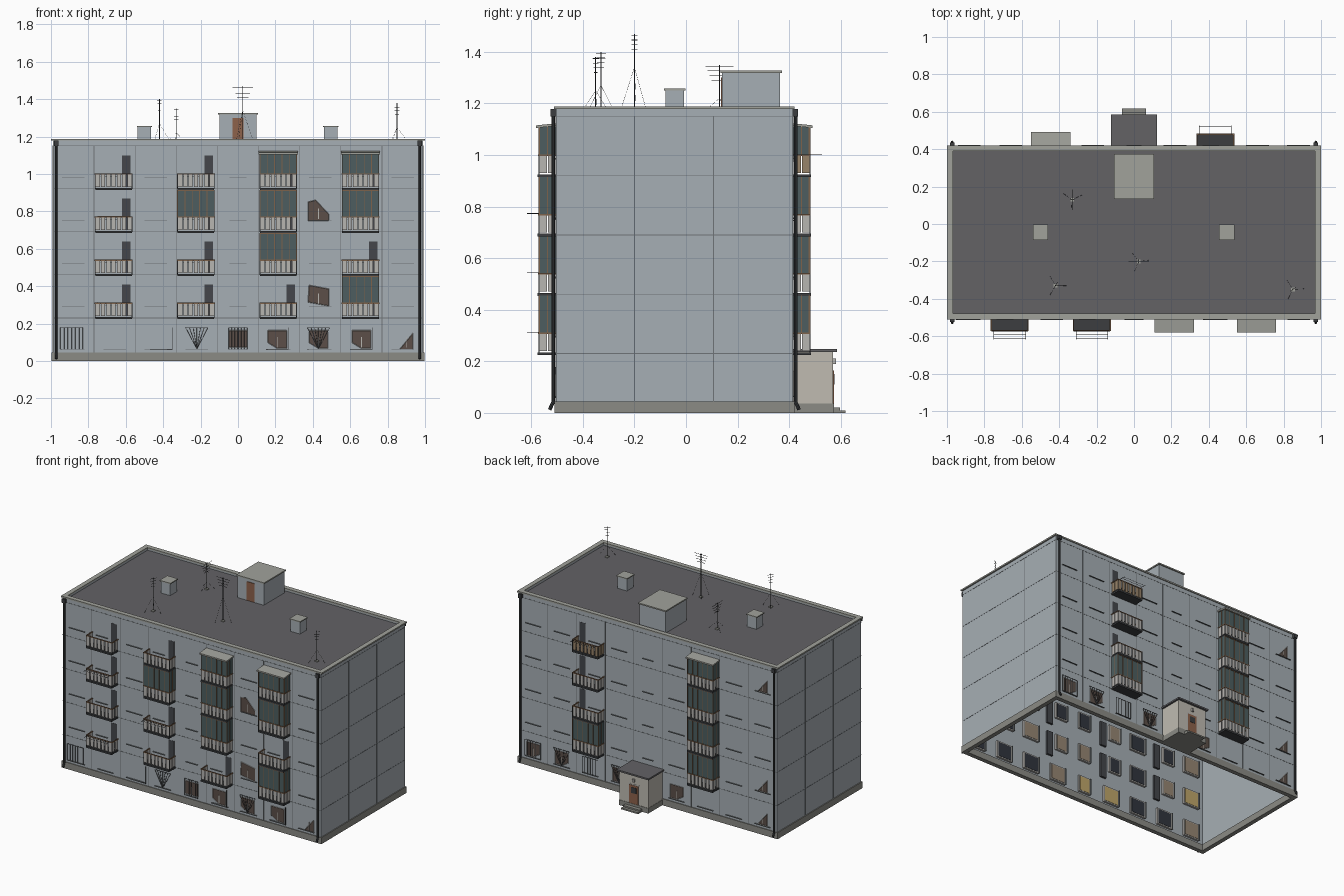
import bpy, bmesh, math, random
from mathutils import Vector, Matrix

if "Cube" in bpy.data.objects:
    bpy.data.objects.remove(bpy.data.objects["Cube"])

random.seed(4)
parts = {}
YF, YB, FL, PW = -0.505, 0.415, 0.23, 0.22      # wall planes, floor height, panel width
COLS = [(i - 4) * PW for i in range(9)]


def bm_of(name, col):
    return parts.setdefault(name, (bmesh.new(), col))[0]


def box(name, col, x0, x1, y0, y1, z0, z1):
    m = Matrix.Translation(((x0 + x1) / 2, (y0 + y1) / 2, (z0 + z1) / 2)) @ \
        Matrix.Diagonal((abs(x1 - x0), abs(y1 - y0), abs(z1 - z0), 1))
    return bmesh.ops.create_cube(bm_of(name, col), size=1, matrix=m)["verts"]


def fy(s, d):
    """y coordinate at distance d outside the front (s=-1) or back (s=1) wall"""
    return YF - d if s < 0 else YB + d


def fbox(name, col, s, x0, x1, d0, d1, z0, z1):
    return box(name, col, x0, x1, fy(s, d0), fy(s, d1), z0, z1)


def rod(name, col, a, b, r=0.0015, n=5):
    a, b = Vector(a), Vector(b)
    d = b - a
    m = Matrix.Translation((a + b) / 2) @ d.to_track_quat('Z', 'Y').to_matrix().to_4x4()
    bmesh.ops.create_cone(bm_of(name, col), cap_ends=True, segments=n, radius1=r,
                          radius2=r, depth=d.length, matrix=m)


def patch(name, col, s, pts, d=0.0015):
    bm = bm_of(name, col)
    vs = [bm.verts.new((x, fy(s, d), z)) for x, z in pts]
    bm.faces.new(vs if s < 0 else vs[::-1])


WALL, SEAM, PLINTH = (165, 173, 179), (110, 115, 118), (138, 138, 132)
DECK, CAP, PALE, DARK = (99, 98, 101), (160, 161, 154), (182, 180, 176), (62, 64, 66)
BROWN, GLASS, WOOD, BEIGE, DOOR = (125, 98, 76), (78, 94, 96), (150, 130, 105), (190, 186, 176), (140, 98, 76)
PANES = [((52, 56, 64), "dark_panes"), ((148, 132, 114), "curtained_panes"),
         ((52, 56, 64), "dark_panes"), ((190, 165, 105), "lit_panes"), ((148, 132, 114), "curtained_panes")]

# hollow shell: walls, plinth, parapet, roof deck
def ring(name, col, x, y0, y1, z0, z1, t):
    box(name, col, -x, x, y0, y0 + t, z0, z1)
    box(name, col, -x, x, y1 - t, y1, z0, z1)
    box(name, col, -x, -x + t, y0 + t, y1 - t, z0, z1)
    box(name, col, x - t, x, y0 + t, y1 - t, z0, z1)

ring("walls", WALL, 0.99, YF, YB, 0.04, 1.18, 0.006)
ring("plinth", PLINTH, 0.996, YF - 0.005, YB + 0.005, 0, 0.045, 0.03)
ring("parapet", WALL, 0.99, YF, YB, 1.15, 1.18, 0.022)
ring("parapet_cap", CAP, 1.0, YF - 0.006, YB + 0.006, 1.178, 1.188, 0.032)
box("roof_deck", DECK, -0.97, 0.97, YF + 0.02, YB - 0.02, 1.155, 1.168)

# panel seams
for k in range(1, 6):
    ring("panel_seams", SEAM, 0.991, YF - 0.001, YB + 0.001, k * FL - 0.0015, k * FL + 0.0015, 0.004)
for i in range(8):
    x = (i - 3.5) * PW
    for s in (-1, 1):
        fbox("panel_seams", SEAM, s, x - 0.0015, x + 0.0015, -0.001, 0.001, 0.045, 1.15)
for y in (-0.2, 0.107):
    for x in (-0.99, 0.99):
        box("panel_seams", SEAM, x - 0.001, x + 0.001, y - 0.0015, y + 0.0015, 0.045, 1.15)


# windows set behind the wall skin, with outer sills
def window(s, x, z, w, h):
    col, nm = random.choice(PANES)
    fbox("window_frames", PALE, s, x - w / 2, x + w / 2, -0.004, -0.02, z, z + h)
    fbox(nm, col, s, x - w / 2 + .008, x + w / 2 - .008, -0.015, -0.022, z + .008, z + h - .008)
    fbox("window_reveals", SEAM, s, x - w / 2 - .004, x - w / 2, -0.004, -0.027, z, z + h)
    fbox("window_sills", SEAM, s, x - w / 2, x + w / 2, 0, 0.008, z - 0.005, z - 0.002)


BALC = {-1: (1, 3, 5, 7), 1: (2, 6)}
for s in (-1, 1):
    for f in range(5):
        for i, x in enumerate(COLS):
            if s > 0 and i == 4:
                if f:
                    window(s, x, f * FL + 0.06, 0.08, 0.06)      # stair windows
            elif f and i in BALC[s]:
                window(s, x - 0.03, f * FL + 0.07, 0.09, 0.11)
                fbox("balcony_doors", (70, 72, 76), s, x + .04, x + .085, 0.001, -0.02, f * FL + .01, f * FL + .18)
            else:
                window(s, x, f * FL + 0.067, 0.09 if i == 4 else 0.12, 0.115)


# visible parts of window openings: dark pane with a mullion
def opening(s, x, z, pts, col=(72, 80, 84)):
    P = [(x + a, z + b) for a, b in pts]
    patch("visible_panes", col, s, P)
    for a, b in zip(P, P[1:] + P[:1]):
        rod("pane_frames", PALE, (a[0], fy(s, .002), a[1]), (b[0], fy(s, .002), b[1]), 0.0015, 4)
    fbox("pane_frames", BROWN, s, x - .002, x + .002, 0.001, 0.003, z + .01, z + .065)


CUT = [(-.055, 0), (.055, 0), (.055, .035), (-.015, .11), (-.055, .1)]
CUT2 = [(-.05, .035), (0, .005), (.05, .005), (.05, .1), (-.05, .1)]
TRI = [(-.035, 0), (.035, 0), (.035, .085)]
opening(-1, .43, .75, CUT, (92, 80, 74))
opening(-1, .43, .295, [(-.055, .02), (.055, 0), (.055, .09), (-.05, .11)], (92, 80, 74))
for x, p in ((.21, CUT2), (.43, CUT2), (.66, CUT2), (.9, TRI), (0, [(-.05, .01), (.05, .01), (.05, .1), (-.05, .1)])):
    opening(-1, x, .063, p)
for x in (.88, .66, .22, -.22):
    opening(1, x, .063, CUT2)
for z in (.067, .297, .987):
    opening(1, -.88, z, [(-a, b) for a, b in TRI[::-1]])

# ground floor grilles: straight bars or sunburst
for s, x, fan in ((-1, -.89, 0), (-1, 0, 0), (-1, -.22, 1), (-1, .43, 1), (1, .88, 0), (1, .66, 1), (1, .44, 0), (1, .22, 1)):
    w, y = (.05 if x == 0 else .06), fy(s, .006)
    for k in range(7):
        u = -w + w * k / 3
        rod("window_grilles", DARK, (x if fan else x + u, y, .063), (x + u, y, .178))
    for z in (.063, .178):
        rod("window_grilles", DARK, (x - w, y, z), (x + w, y, z))
for x in (.21, .66, -.41):
    fbox("window_grilles", DARK, -1, x - .06, x + .06, 0, .006, .058, .063)
    fbox("window_grilles", DARK, -1, x + .057, x + .06, 0, .006, .063, .178)


# balconies
def balcony(s, x, f, glazed=False, line=False, col=PALE, nm="balcony_panels"):
    z, w, d = f * FL, 0.098, 0.066
    fbox("balcony_slabs", DARK, s, x - w, x + w, 0, d + .004, z - .006, z + .005)
    n, step = 7, 2 * w / 7
    for k in range(n):
        fbox(nm, col, s, x - w + k * step + .003, x - w + (k + 1) * step - .003, d - .003, d, z + .01, z + .076)
    for e in (-1, 1):
        for k in range(2):
            fbox(nm, col, s, x + e * w, x + e * (w - .003), .003 + k * .032, .03 + k * .033, z + .01, z + .076)
        fbox("balcony_rails", BROWN, s, x + e * w - .003, x + e * w + .003, 0, d + .002, z + .076, z + .082)
        fbox("balcony_posts", DARK, s, x + e * w - .002, x + e * w + .002, d - .003, d + .001, z, z + .076)
    fbox("balcony_rails", BROWN, s, x - w, x + w, d - .004, d + .002, z + .076, z + .082)
    if glazed:
        top = z + (.19 if f == 4 else FL - .005)
        fbox("balcony_glass", GLASS, s, x - w + .003, x + w - .003, d - .004, d - .001, z + .082, top)
        for e in (-1, 1):
            fbox("balcony_glass", GLASS, s, x + e * (w - .003), x + e * w, 0, d - .002, z + .082, top)
            fbox("glazing_bars", BROWN, s, x + e * w - .002, x + e * w + .002, .03, .034, z + .082, top)
        for k in range(6):
            u = x - w + k * w * .4
            fbox("glazing_bars", SEAM, s, u - .002, u + .002, d - .005, d + .001, z + .082, top)
        fbox("glazing_bars", BROWN, s, x - w, x + w, d - .005, d + .001, top - .005, top)
        if f == 4:                                                # sloping canopy
            for v in fbox("balcony_canopies", CAP, s, x - w - .007, x + w + .007, 0, .076, top + .003, top + .013):
                if abs(v.co.y - fy(s, .076)) < .001:
                    v.co.z -= .008
    if line:                                                      # laundry line bracket
        for e in (-.085, .085):
            rod("laundry_brackets", DARK, (x + e, fy(s, d), z + .083), (x + e, fy(s, .112), z + .083))
        for q in (.085, .105):
            rod("laundry_brackets", DARK, (x - .085, fy(s, q), z + .083), (x + .085, fy(s, q), z + .083), .001)


GLAZED = {(-1, 3, 3), (-1, 5, 2), (-1, 5, 3), (-1, 5, 4), (-1, 7, 1), (-1, 7, 3), (-1, 7, 4),
          (1, 6, 1), (1, 2, 1), (1, 2, 2), (1, 2, 3), (1, 2, 4)}
LINES = {(-1, 1, 3), (-1, 1, 1), (-1, 3, 2), (1, 6, 4)}
for s in (-1, 1):
    for i in BALC[s]:
        for f in range(1, 5):
            k = (s, i, f)
            wood = (WOOD, "wooden_balcony_panels") if k == (1, 6, 4) else ()
            balcony(s, COLS[i] - .005 * s * (-1 if s < 0 else 1), f, k in GLAZED, k in LINES, *wood)

# entrance porch with door, canopy and steps
box("porch_walls", BEIGE, -.11, .11, YB, .57, .035, .237)
box("porch_base", PLINTH, -.112, .112, YB, .573, 0, .036)
box("porch_roof", DECK, -.122, .122, YB, .585, .237, .248)
box("porch_door", DOOR, -.035, .035, .568, .573, .037, .165)
box("porch_door_frame", PALE, -.042, .042, .568, .571, .037, .173)
box("porch_door_window", DARK, -.02, .02, .57, .575, .11, .15)
box("porch_lamp", PALE, -.008, .008, .57, .582, .19, .21)
box("porch_steps", PLINTH, -.065, .065, .57, .598, 0, .02)
box("porch_steps", PLINTH, -.065, .065, .59, .618, 0, .01)

# stair head and vents on the roof
box("stair_head", WALL, -.1, .1, .14, .365, 1.165, 1.318)
box("stair_head_cap", CAP, -.106, .106, .134, .373, 1.318, 1.327)
box("stair_head_door", DOOR, -.03, .03, .136, .142, 1.17, 1.3)
for x in (-.5, .495):
    box("roof_vents", WALL, x - .036, x + .036, -.08, -.008, 1.165, 1.25)
    box("roof_vent_caps", CAP, x - .041, x + .041, -.086, -.002, 1.25, 1.257)

# antennas with guy wires
for x, y, top, ax in ((.025, -.2, 1.47, 'x'), (-.33, .13, 1.35, 'y'), (-.42, -.33, 1.4, ''), (.85, -.35, 1.38, 'd')):
    box("antenna_feet", CAP, x - .01, x + .01, y - .01, y + .01, 1.165, 1.175)
    rod("antennas", DARK, (x, y, 1.165), (x, y, top), .0022)
    for k in range(3):
        a = k * math.tau / 3 + x * 5
        rod("guy_wires", DARK, (x, y, top - .13), (x + .06 * math.cos(a), y + .06 * math.sin(a), 1.168), .0006, 3)
    v = {'x': (1, 0), 'y': (0, 1)}.get(ax, (.3, .2) if ax else (.2, .35))
    for k in range(4):
        z, r = top - .006 - k * .018, .055 - .008 * k
        rod("antennas", DARK, (x - v[0] * r, y - v[1] * r, z), (x + v[0] * r, y + v[1] * r, z), .0013)
        rod("antennas", DARK, (x - v[1] * .012, y - v[0] * .012, z), (x + v[1] * .012, y + v[0] * .012, z), .0013)

# corner downpipes
for s in (-1, 1):
    for x in (-.972, .972):
        rod("downpipes", DARK, (x, fy(s, .01), .04), (x, fy(s, .01), 1.165), .007, 8)
        rod("downpipes", DARK, (x, fy(s, .01), .042), (x, fy(s, .024), .012), .007, 8)
        fbox("downpipe_hoppers", DARK, s, x - .012, x + .012, 0, .02, 1.15, 1.178)

# turn collected geometry into objects
for name, (bm, col) in parts.items():
    me = bpy.data.meshes.new(name)
    bm.to_mesh(me)
    bm.free()
    mat = bpy.data.materials.new(name)
    mat.diffuse_color = [(c / 255) ** 2.2 for c in col] + [1]
    mat.use_nodes = True
    mat.node_tree.nodes["Principled BSDF"].inputs["Base Color"].default_value = mat.diffuse_color
    me.materials.append(mat)
    bpy.context.collection.objects.link(bpy.data.objects.new(name, me))
